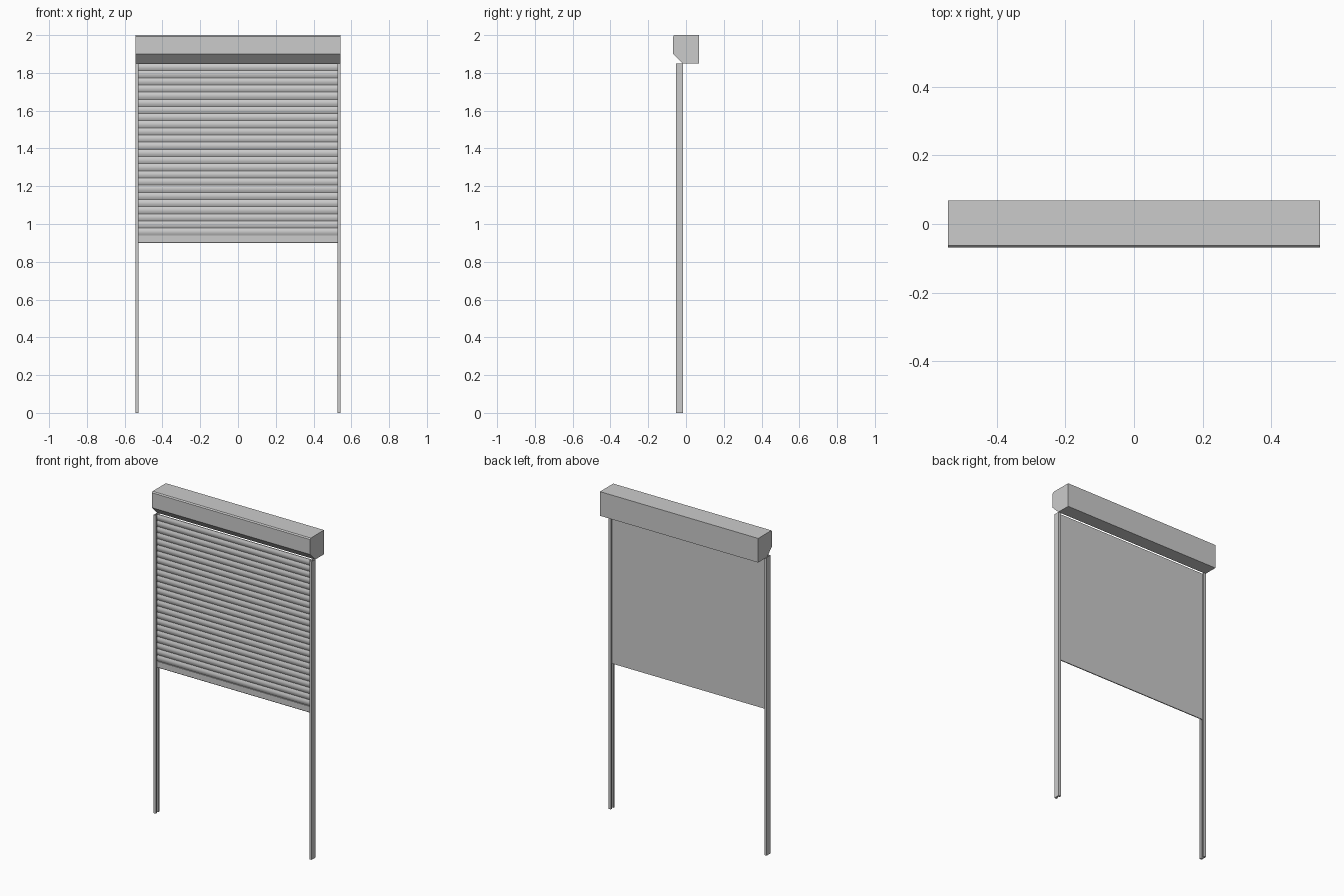
import bpy, math

if "Cube" in bpy.data.objects:
    bpy.data.objects.remove(bpy.data.objects["Cube"])

def extrude(name, pts, place, a, b):
    """Extrude a closed 2D profile between a and b; place maps (u, v, t) to xyz."""
    n = len(pts)
    verts = [place(u, v, t) for t in (a, b) for u, v in pts]
    faces = [tuple(range(n)), tuple(range(2 * n - 1, n - 1, -1))]
    faces += [(i, i + n, (i + 1) % n + n, (i + 1) % n) for i in range(n)]
    me = bpy.data.meshes.new(name)
    me.from_pydata(verts, [], faces)
    ob = bpy.data.objects.new(name, me)
    bpy.context.collection.objects.link(ob)
    bpy.context.view_layer.objects.active = ob
    bpy.ops.object.select_all(action='DESELECT')
    ob.select_set(True)
    bpy.ops.object.mode_set(mode='EDIT')
    bpy.ops.mesh.select_all(action='SELECT')
    bpy.ops.mesh.normals_make_consistent(inside=False)
    bpy.ops.object.mode_set(mode='OBJECT')
    return ob

def along_x(u, v, t):
    return (t, u, v)

def along_z(u, v, t):
    return (u, v, t)

# Roller housing with chamfered lower front and small upper front bevel
extrude("shutter_box", [(0.068, 1.85), (0.068, 2.0), (-0.062, 2.0), (-0.068, 1.993),
                        (-0.068, 1.9), (-0.018, 1.85)], along_x, -0.543, 0.543)

# U-shaped guide rails opening towards the curtain
x0, x1, y0, y1, w = 0.527, 0.543, -0.053, -0.015, 0.003
channel = [(x0, y0), (x1, y0), (x1, y1), (x0, y1), (x0, -0.027), (x1 - w, -0.027),
           (x1 - w, -0.041), (x0, -0.041)]
for side, name in ((1, "right_guide_rail"), (-1, "left_guide_rail")):
    extrude(name, [(side * x, y) for x, y in channel], along_z, 0, 1.85)

# Curtain: flat back, a row of bowed slats on the front
back, bottom, top, count, steps = -0.029, 0.94, 1.85, 24, 6
h = (top - bottom) / count
profile = [(back, top), (back, bottom)]
for i in range(count):
    for s in range(steps + (i == count - 1)):
        f = s / steps
        profile.append((-0.0335 - 0.0055 * math.sin(math.pi * f), bottom + h * (i + f)))
extrude("slat_curtain", profile, along_x, -0.53, 0.53)
bpy.ops.object.shade_smooth_by_angle(angle=math.radians(30))

# Bottom bar with a chamfered lower lip
extrude("bottom_bar", [(back, 0.9), (back, 0.94), (-0.039, 0.94), (-0.039, 0.906),
                       (-0.035, 0.9)], along_x, -0.53, 0.53)
